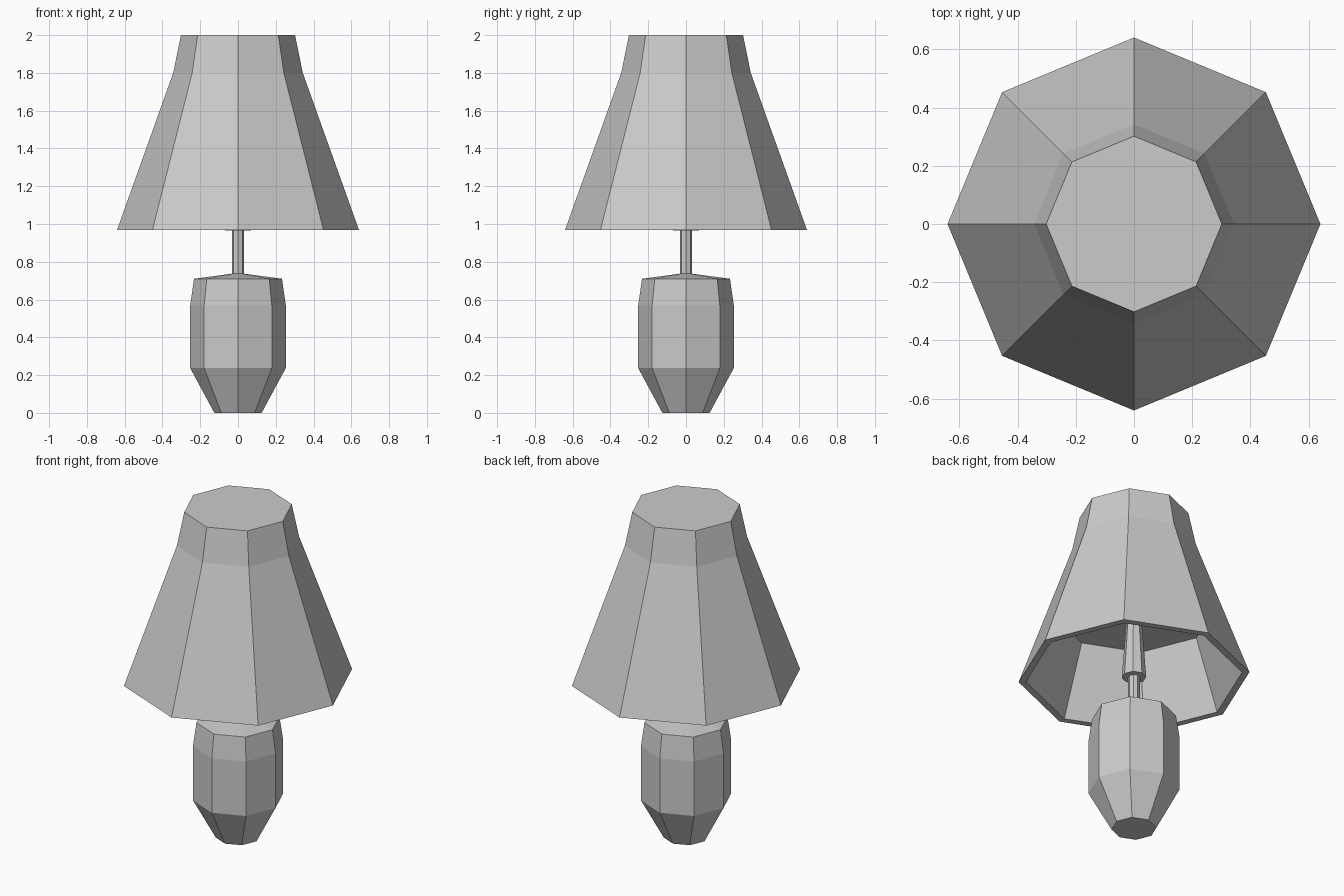
import bpy, bmesh
from math import cos, sin, pi

if "Cube" in bpy.data.objects:
    bpy.data.objects.remove(bpy.data.objects["Cube"])

SIDES = 8


def lathe(name, profile):
    """Spin an (r, z) profile into a faceted octagonal solid with capped ends."""
    bm = bmesh.new()
    rings = [[bm.verts.new((r * cos(2 * pi * i / SIDES), r * sin(2 * pi * i / SIDES), z))
              for i in range(SIDES)] for r, z in profile]
    for low, high in zip(rings, rings[1:]):
        for i in range(SIDES):
            j = (i + 1) % SIDES
            bm.faces.new((low[i], low[j], high[j], high[i]))
    bm.faces.new(rings[0])
    bm.faces.new(rings[-1])
    bmesh.ops.recalc_face_normals(bm, faces=bm.faces)
    mesh = bpy.data.meshes.new(name)
    bm.to_mesh(mesh)
    bm.free()
    obj = bpy.data.objects.new(name, mesh)
    bpy.context.collection.objects.link(obj)
    return obj


# Vase-shaped base
lathe("lamp_base", [(0.125, 0), (0.253, 0.237), (0.253, 0.57), (0.233, 0.71), (0.032, 0.737)])

# Thin neck between base and socket
lathe("neck", [(0.032, 0.735), (0.032, 0.97)])

# Tapered socket hidden inside the shade
lathe("socket", [(0.068, 0.966), (0.038, 1.385)])

# Shade: inner ceiling, inner wall, rim, outer wall, closed top
lathe("lamp_shade", [(0.45, 1.385), (0.60, 0.967), (0.641, 0.967), (0.343, 1.80), (0.302, 2.0)])
